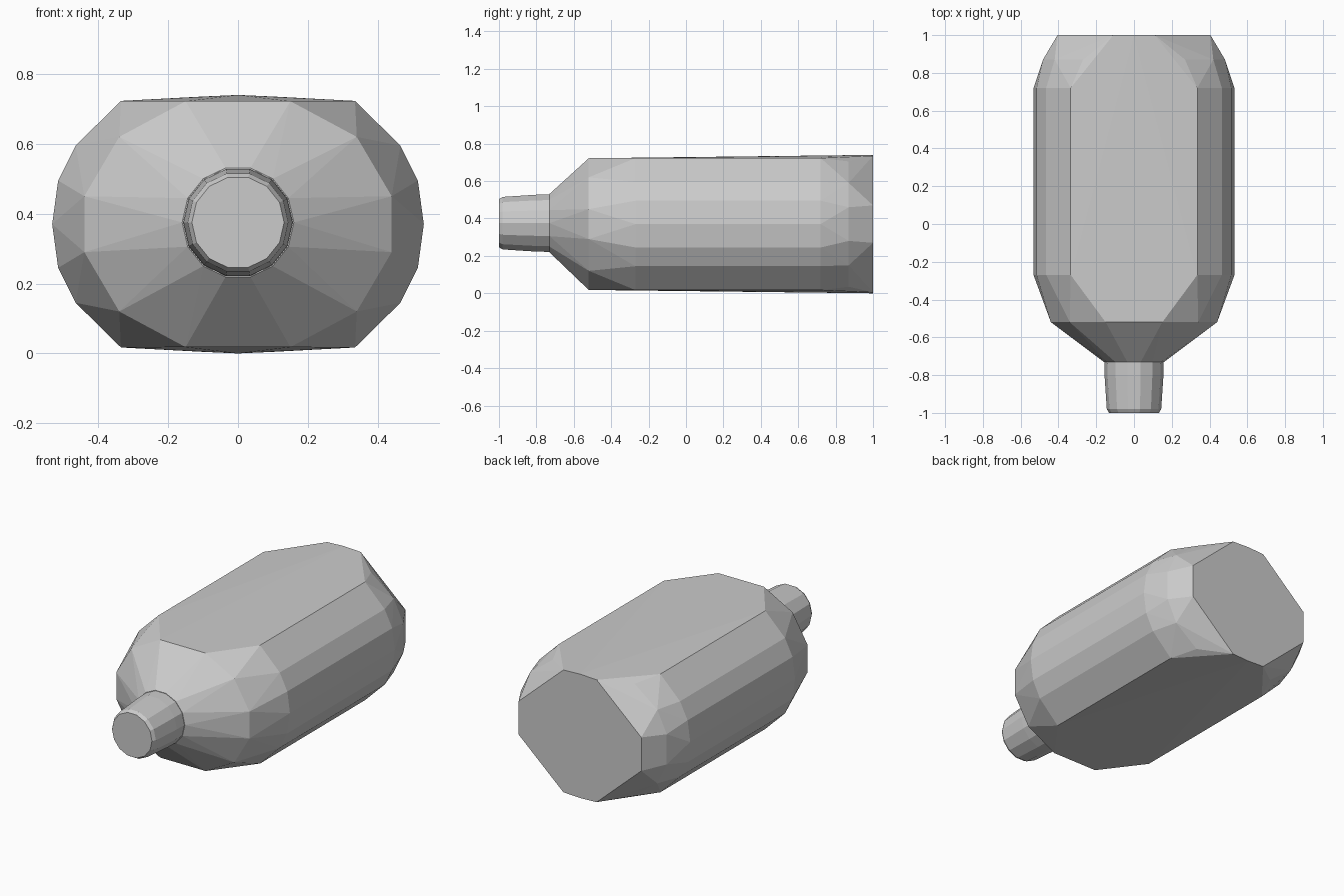
import bpy, bmesh
from math import pi, cos, sin

if "Cube" in bpy.data.objects:
    bpy.data.objects.remove(bpy.data.objects["Cube"])

CZ = 0.37  # height of the long axis


def hull_object(name, points):
    """Flat-faced convex solid around a set of points."""
    bm = bmesh.new()
    for p in points:
        bm.verts.new(p)
    res = bmesh.ops.convex_hull(bm, input=bm.verts[:])
    loose = {g for g in res["geom_interior"] + res["geom_unused"]
             if isinstance(g, bmesh.types.BMVert)}
    bmesh.ops.delete(bm, geom=list(loose), context='VERTS')
    bmesh.ops.dissolve_limit(bm, angle_limit=0.01, verts=bm.verts[:], edges=bm.edges[:])
    bmesh.ops.recalc_face_normals(bm, faces=bm.faces[:])
    mesh = bpy.data.meshes.new(name)
    bm.to_mesh(mesh)
    bm.free()
    obj = bpy.data.objects.new(name, mesh)
    bpy.context.collection.objects.link(obj)
    return obj


def mirrored(y, quarter):
    """Cross-section at y from one quarter, mirrored in x and z."""
    return [(sx * x, y, CZ + sz * z) for x, z in quarter
            for sx in (-1, 1) for sz in (-1, 1)]


def circle(y, r, n=14, cz=CZ + 0.005):
    return [(r * cos(2 * pi * i / n), y, cz + r * sin(2 * pi * i / n))
            for i in range(n)]


# Body: shoulder, straight barrel, tapered rear and flat octagonal end
barrel = [(0.532, 0.0), (0.515, 0.125), (0.465, 0.225), (0.335, 0.353)]
body = circle(-0.73, 0.16)
body += mirrored(-0.52, [(0.44, 0.08), (0.34, 0.25), (0.15, 0.352)])
body += mirrored(-0.27, barrel)
body += mirrored(0.72, barrel)
body += mirrored(0.87, [(0.482, 0.09), (0.42, 0.22), (0.27, 0.335)])
body += mirrored(1.0, [(0.405, 0.10), (0.11, 0.365), (0.0, 0.37)])
hull_object("bottle_body", body)

# Neck: slightly tapered stub with a small bevel at the tip
neck = []
for y, r in ((-0.70, 0.158), (-0.80, 0.156), (-0.98, 0.144), (-1.0, 0.132)):
    neck += circle(y, r)
hull_object("bottle_neck", neck)
